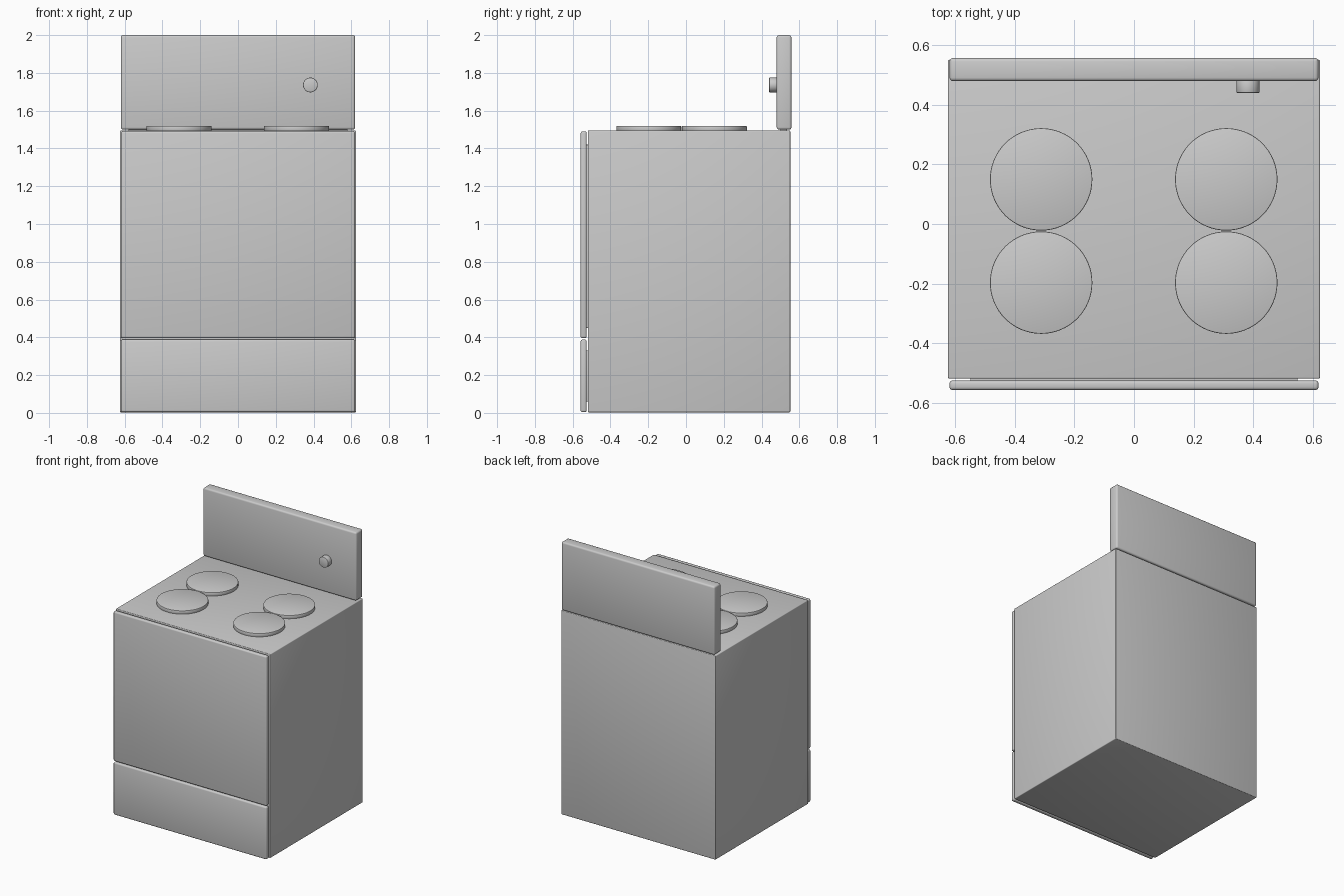
import bpy
import math

if "Cube" in bpy.data.objects:
    bpy.data.objects.remove(bpy.data.objects["Cube"])

enamel = bpy.data.materials.new("grey_enamel")
enamel.diffuse_color = (0.6, 0.6, 0.6, 1)
enamel.use_nodes = True
enamel.node_tree.nodes["Principled BSDF"].inputs["Base Color"].default_value = enamel.diffuse_color


def finish(obj, name, bevel, segments=3):
    """Name, colour, round the edges and smooth a part."""
    obj.name = name
    obj.data.materials.append(enamel)
    mod = obj.modifiers.new("rounded_edges", 'BEVEL')
    mod.width = bevel
    mod.segments = segments
    mod.limit_method = 'ANGLE'
    mod.angle_limit = math.radians(40)
    bpy.ops.object.modifier_apply(modifier=mod.name)
    bpy.ops.object.shade_smooth_by_angle(angle=math.radians(35))
    return obj


def box(name, lo, hi, bevel):
    bpy.ops.mesh.primitive_cube_add(size=1, location=[(a + b) / 2 for a, b in zip(lo, hi)])
    obj = bpy.context.object
    obj.scale = [b - a for a, b in zip(lo, hi)]
    bpy.ops.object.transform_apply(location=False, rotation=False, scale=True)
    return finish(obj, name, bevel)


def disc(name, centre, radius, depth, bevel, sides=64, tilt=0):
    bpy.ops.mesh.primitive_cylinder_add(vertices=sides, radius=radius, depth=depth,
                                        location=centre, rotation=(tilt, 0, 0))
    return finish(bpy.context.object, name, bevel, 2)


# Cabinet, front panels and upright back panel
box("cabinet", (-0.625, -0.52, 0.003), (0.625, 0.552, 1.495), 0.005)
box("oven_door", (-0.62, -0.558, 0.396), (0.62, -0.526, 1.49), 0.01)
box("storage_drawer", (-0.62, -0.558, 0.004), (0.62, -0.526, 0.388), 0.01)
box("back_panel", (-0.62, 0.48, 1.5), (0.62, 0.558, 2.0), 0.012)

# Hidden mounts that join the panels to the cabinet
box("door_mount", (-0.55, -0.53, 0.45), (0.55, -0.51, 1.42), 0.002)
box("drawer_mount", (-0.55, -0.53, 0.06), (0.55, -0.51, 0.33), 0.002)
box("back_panel_mount", (-0.58, 0.5, 1.485), (0.58, 0.535, 1.51), 0.002)

# Four hotplates
for side, x in (("left", -0.312), ("right", 0.31)):
    for row, y in (("front", -0.197), ("back", 0.15)):
        disc(f"hotplate_{row}_{side}", (x, y, 1.506), 0.172, 0.028, 0.004)

# Control knob
disc("control_knob", (0.383, 0.463, 1.736), 0.039, 0.046, 0.004, 32, math.pi / 2)
